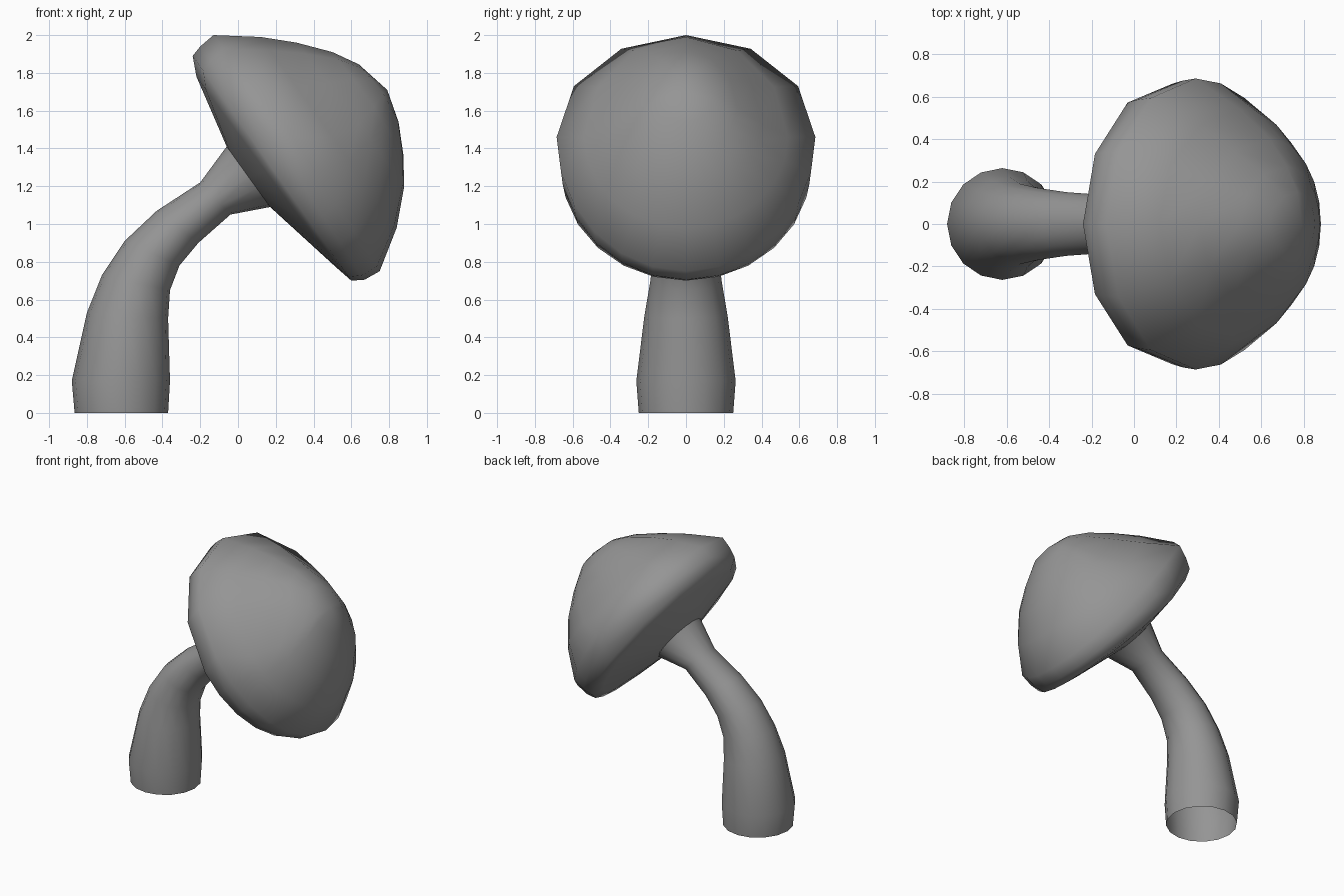
import bpy, bmesh, math
from mathutils import Vector

cube = bpy.data.objects.get("Cube")
if cube:
    bpy.data.objects.remove(cube)

grey = bpy.data.materials.new("plain grey")
grey.use_nodes = True
COLOUR = (0.3, 0.3, 0.3, 1)
grey.diffuse_color = COLOUR
grey.node_tree.nodes["Principled BSDF"].inputs["Base Color"].default_value = COLOUR


def ring_points(upper, lower, width, angles, mid=None):
    """Oval around a tilted cross-section; mid lets the oval bow."""
    up, low = (Vector((p[0], 0, p[1])) for p in (upper, lower))
    centre = Vector((mid[0], 0, mid[1])) if mid else (up + low) / 2
    for a in angles:
        c = math.cos(a)
        end = up if c > 0 else low
        yield centre + (end - centre) * abs(c) + Vector((0, width * math.sin(a), 0))


def loft(name, rings, angles, tip=None):
    bm = bmesh.new()
    loops = [[bm.verts.new(p) for p in ring_points(r[0], r[1], r[2], angles, *r[3:])]
             for r in rings]
    n = len(angles)
    for a, b in zip(loops, loops[1:]):
        for i in range(n):
            j = (i + 1) % n
            bm.faces.new((a[i], a[j], b[j], b[i]))
    if tip:
        end = bm.verts.new((tip[0], 0, tip[1]))
        for i in range(n):
            bm.faces.new((loops[-1][i], loops[-1][(i + 1) % n], end))
    bmesh.ops.recalc_face_normals(bm, faces=bm.faces)
    # The open shells must face away from their axis
    test = bm.faces[:][0]
    first = sum((v.co for v in loops[0]), Vector()) / n
    second = sum((v.co for v in loops[1]), Vector()) / n
    outward = test.calc_center_median() - (first + second) / 2
    if test.normal.dot(outward) < 0:
        bmesh.ops.reverse_faces(bm, faces=bm.faces)
    for f in bm.faces:
        f.smooth = True
    mesh = bpy.data.meshes.new(name)
    bm.to_mesh(mesh)
    bm.free()
    mesh.materials.append(grey)
    obj = bpy.data.objects.new(name, mesh)
    bpy.context.collection.objects.link(obj)
    return obj


# Bent stem, open at the foot, flaring into the cap
round_steps = [math.tau * i / 16 for i in range(16)]
loft("stem", [
    ((-.865, 0), (-.37, 0), .25),
    ((-.88, .17), (-.36, .17), .263),
    ((-.80, .53), (-.37, .50), .22),
    ((-.72, .73), (-.36, .65), .19),
    ((-.60, .91), (-.31, .78), .17),
    ((-.43, 1.07), (-.21, .90), .15),
    ((-.20, 1.22), (-.04, 1.05), .135),
    ((-.06, 1.41), (.17, 1.09), .20),
], round_steps)

# Tilted cap: coarse on its upper side, finer on its lower side
cap_steps = [math.radians(d) for d in
             list(range(0, 90, 30)) + list(range(90, 270, 15)) + list(range(270, 360, 30))]
loft("cap", [
    ((-.06, 1.41), (.17, 1.09), .20),
    ((-.22, 1.78), (.52, .77), .60),
    ((-.24, 1.89), (.60, .70), .66),
    ((-.20, 1.94), (.67, .705), .675, (.23, 1.38)),
    ((-.13, 2.0), (.75, .75), .685, (.29, 1.46)),
    ((.12, 1.99), (.84, .98), .54, (.50, 1.46)),
    ((.31, 1.96), (.88, 1.20), .40, (.64, 1.53)),
    ((.50, 1.91), (.875, 1.37), .27, (.72, 1.62)),
    ((.64, 1.845), (.85, 1.54), .15, (.77, 1.69)),
], cap_steps, tip=(.79, 1.71))
